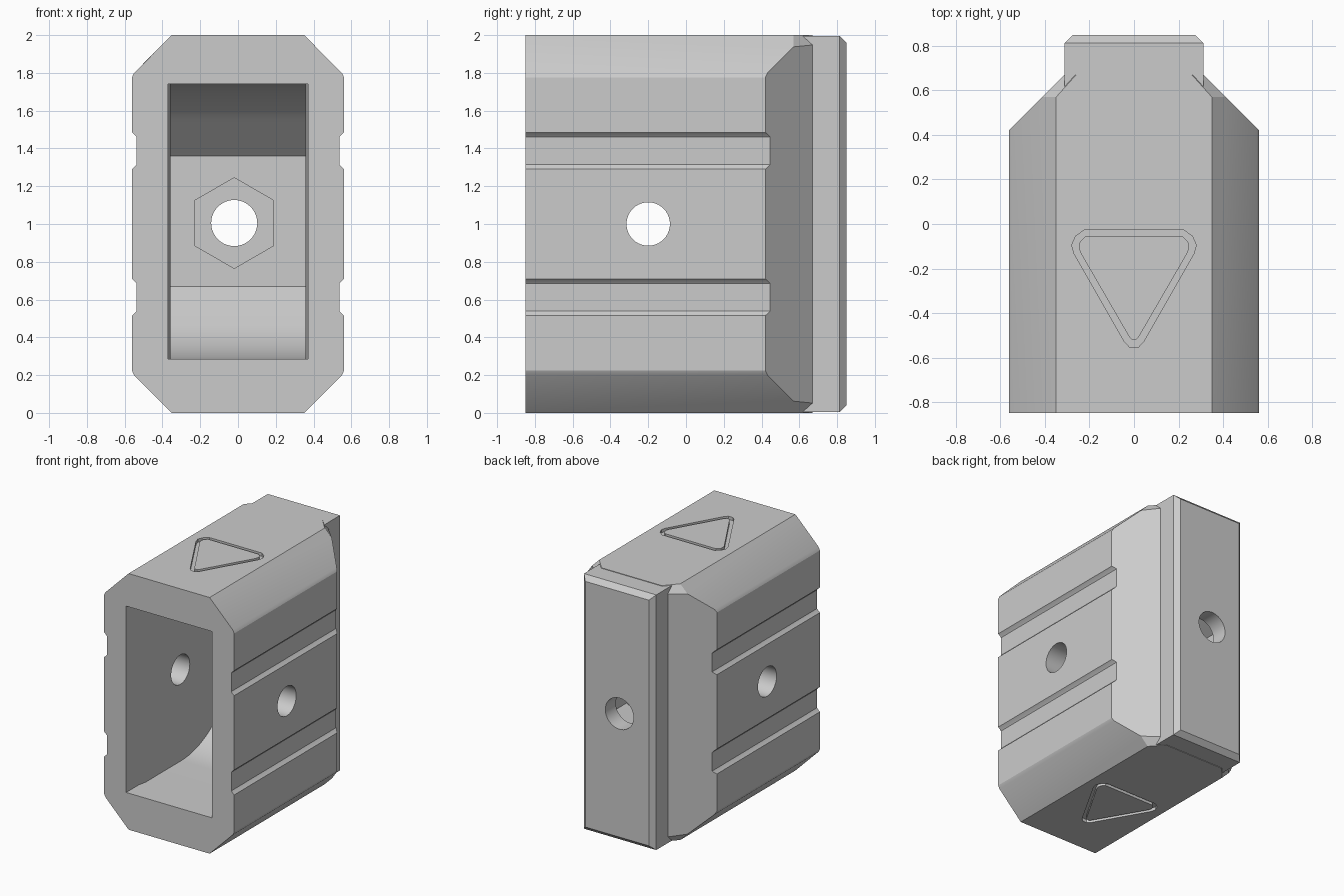
import bpy, bmesh
from math import sin, cos, pi, radians
from mathutils import Vector

if "Cube" in bpy.data.objects:
    bpy.data.objects.remove(bpy.data.objects["Cube"])

grey = bpy.data.materials.new("plain grey")
grey.use_nodes = True
grey.diffuse_color = (0.6, 0.6, 0.6, 1)
grey.node_tree.nodes["Principled BSDF"].inputs["Base Color"].default_value = (0.6, 0.6, 0.6, 1)


def to_object(name, bm):
    bmesh.ops.recalc_face_normals(bm, faces=bm.faces)
    mesh = bpy.data.meshes.new(name)
    bm.to_mesh(mesh)
    bm.free()
    mesh.materials.append(grey)
    ob = bpy.data.objects.new(name, mesh)
    bpy.context.collection.objects.link(ob)
    return ob


def prism_mesh(points, axis, lo, hi):
    """Extrude a 2D outline along an axis; points use the other two axes in order."""
    bm = bmesh.new()
    verts = []
    for p in points:
        co = list(p)
        co.insert(axis, lo)
        verts.append(bm.verts.new(co))
    face = bm.faces.new(verts)
    new = bmesh.ops.extrude_face_region(bm, geom=[face])["geom"]
    shift = Vector((0, 0, 0))
    shift[axis] = hi - lo
    bmesh.ops.translate(bm, vec=shift, verts=[v for v in new if isinstance(v, bmesh.types.BMVert)])
    return bm


def prism(name, points, axis, lo, hi):
    return to_object(name, prism_mesh(points, axis, lo, hi))


def ngon(cx, cy, r, n, turn=0):
    return [(cx + r * cos(turn + 2 * pi * i / n), cy + r * sin(turn + 2 * pi * i / n)) for i in range(n)]


def mirrored(half):
    """Close a right-hand outline by mirroring it in its first coordinate."""
    return half + [(-x, y) for x, y in reversed(half)]


def combine(ob, tool, operation):
    mod = ob.modifiers.new("cut", 'BOOLEAN')
    mod.operation = operation
    mod.solver = 'EXACT'
    mod.object = tool
    bpy.context.view_layer.objects.active = ob
    bpy.ops.object.modifier_apply(modifier=mod.name)
    bpy.data.objects.remove(tool)


# Body: chamfered outline with two grooves on each side
W, F = 0.562, 0.537
lower = [(0.35, 0), (W - 0.012, 0.2), (W, 0.225), (W, 0.515), (F + 0.008, 0.53), (F, 0.54),
         (F, 0.685), (F + 0.008, 0.695), (W, 0.71)]
outline = lower + [(x, 2 - z) for x, z in reversed(lower)]
bm = prism_mesh(mirrored(outline), 1, -0.85, 0.67)


def slice_off(co, normal):
    cut = bmesh.ops.bisect_plane(bm, geom=bm.verts[:] + bm.edges[:] + bm.faces[:], dist=1e-5,
                                 plane_co=co, plane_no=normal, clear_outer=True)
    edges = [e for e in cut["geom_cut"] if isinstance(e, bmesh.types.BMEdge)]
    bmesh.ops.holes_fill(bm, edges=edges, sides=0)


# Tapered rear flanks and the small trims at their ends
for s in (1, -1):
    slice_off((s * W, 0.42, 1), (s, 1, 0))
for s in (1, -1):
    for z, up in ((2, 1), (0, -1)):
        slice_off((s * 0.35, 0.57, z), (s, 0.9, up))
body = to_object("housing", bm)

# Rear neck with chamfered back edges
bm = prism_mesh(mirrored([(0.312, 0.55), (0.312, 0.85)]), 2, 0.004, 1.996)
back = [e for e in bm.edges if all(v.co.y > 0.84 for v in e.verts)]
bmesh.ops.bevel(bm, geom=back, offset=0.037, segments=1, affect='EDGES')
combine(body, to_object("neck", bm), 'UNION')

# Hollow: flat floor and roof that curve in towards the back wall
R, A, WALL = 0.65, -0.19, 0.465
low, high = 0.285, 1.74
arc = [(A + R * sin(t), R * (1 - cos(t))) for t in [radians(45) * i / 12 for i in range(13)]]
side = [(-0.95, low)] + [(y, low + d) for y, d in arc] + [(WALL, 0.67), (WALL, 1.36)]
side += [(y, high - d) for y, d in reversed(arc)] + [(-0.95, high)]
hollow = prism("hollow", side, 0, -0.6, 0.6)
plan = mirrored([(0.371, -1), (0.371, -0.7), (0.357, -0.63), (0.357, 0.6)])
combine(hollow, prism("hollow_plan", plan, 2, 0.1, 1.9), 'INTERSECT')
combine(body, hollow, 'DIFFERENCE')

# Hexagonal recess, rear hole and cross hole
combine(body, prism("hex_recess", ngon(-0.02, 1.005, 0.24, 6, pi / 2), 1, 0.3, 0.72), 'DIFFERENCE')
combine(body, prism("rear_hole", ngon(-0.02, 1.005, 0.122, 40), 1, 0.6, 1), 'DIFFERENCE')
combine(body, prism("cross_hole", ngon(-0.2, 1.0, 0.115, 40), 0, -0.8, 0.8), 'DIFFERENCE')

# Engraved rounded triangle on top and underside
outer = mirrored([(0.225, -0.028), (0.262, -0.055), (0.28, -0.095), (0.268, -0.135),
                  (0.042, -0.53), (0.02, -0.553)])
inner = mirrored([(0.22, -0.056), (0.243, -0.08), (0.248, -0.105), (0.24, -0.13),
                  (0.02, -0.51), (0.01, -0.518)])
for lo, hi in ((1.975, 2.05), (-0.05, 0.025)):
    ring = prism("triangle_groove", outer, 2, lo, hi)
    combine(ring, prism("triangle_core", inner, 2, lo - 0.1, hi + 0.1), 'DIFFERENCE')
    combine(body, ring, 'DIFFERENCE')

# Single material and sharp-edged smooth shading
body.data.materials.clear()
body.data.materials.append(grey)
for p in body.data.polygons:
    p.material_index = 0
bpy.ops.object.select_all(action='DESELECT')
body.select_set(True)
bpy.context.view_layer.objects.active = body
bpy.ops.object.shade_smooth_by_angle(angle=radians(25))
